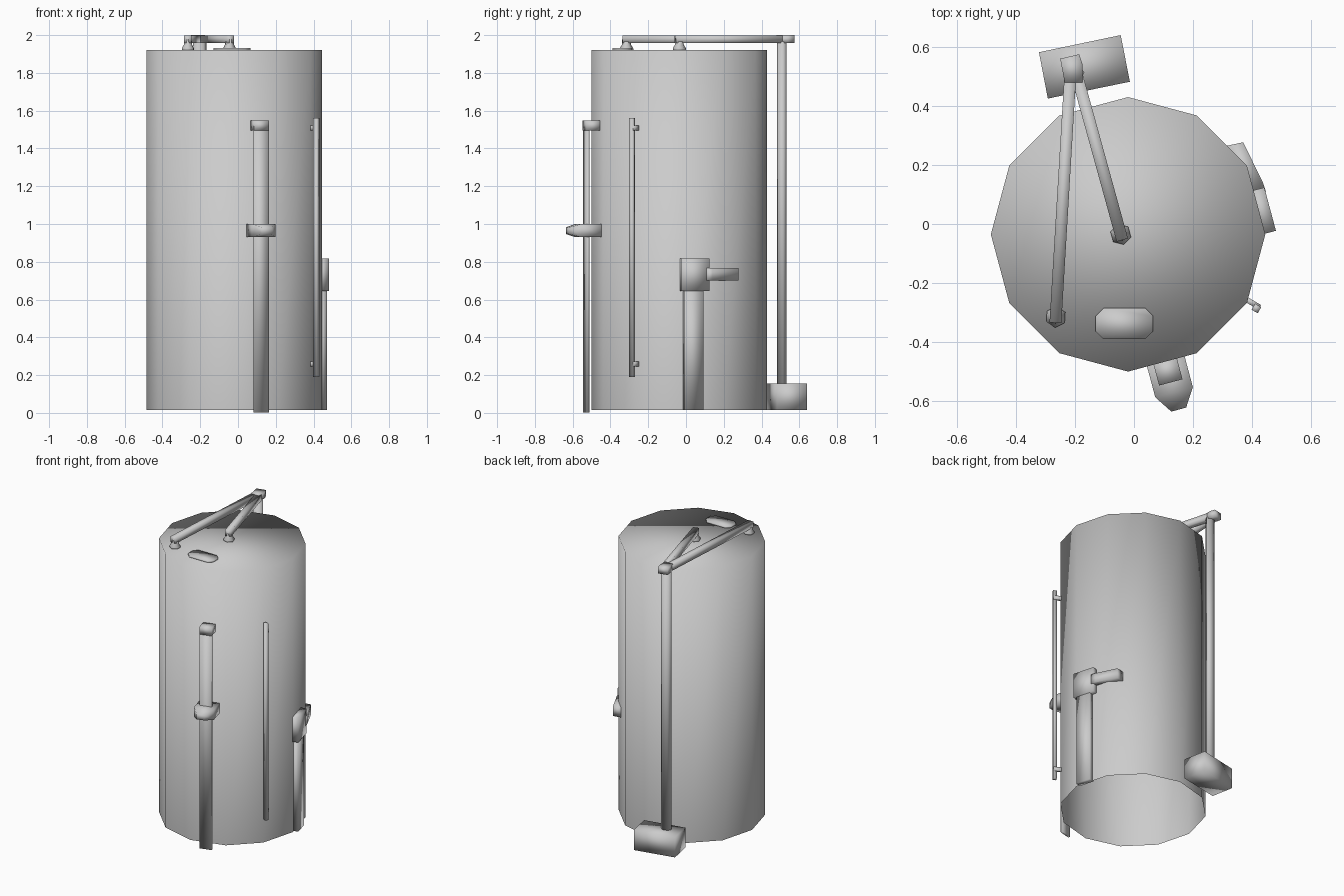
import bpy, bmesh
from math import radians, cos, sin, atan2, pi
from mathutils import Vector

if "Cube" in bpy.data.objects:
    bpy.data.objects.remove(bpy.data.objects["Cube"])

CX, CY, R = -0.02, -0.035, 0.465   # tank axis and radius


def loft(name, rings, open_bottom=False):
    """Skin a stack of equal-sized point rings and cap the ends."""
    bm = bmesh.new()
    vs = [[bm.verts.new(p) for p in ring] for ring in rings]
    n = len(rings[0])
    for a, b in zip(vs, vs[1:]):
        for i in range(n):
            j = (i + 1) % n
            bm.faces.new((a[i], a[j], b[j], b[i]))
    bm.faces.new(vs[-1])
    if not open_bottom:
        bm.faces.new(vs[0][::-1])
        bmesh.ops.recalc_face_normals(bm, faces=bm.faces)
    me = bpy.data.meshes.new(name)
    bm.to_mesh(me)
    bm.free()
    for p in me.polygons:
        p.use_smooth = True
    ob = bpy.data.objects.new(name, me)
    bpy.context.collection.objects.link(ob)
    return ob


def prism(name, pts, z0, z1):
    return loft(name, [[(x, y, z) for x, y in pts] for z in (z0, z1)])


def ngon(x, y, rx, ry, n, rot=0.0):
    out = []
    for i in range(n):
        a = 2 * pi * i / n
        u, v = rx * cos(a), ry * sin(a)
        out.append((x + u * cos(rot) - v * sin(rot), y + u * sin(rot) + v * cos(rot)))
    return out


def polar(ang, r, t):
    """Point at distance r out from the tank axis and t along the wall."""
    a = radians(ang)
    return (CX + r * cos(a) - t * sin(a), CY + r * sin(a) + t * cos(a))


def wall_box(name, ang, r0, r1, t0, t1, z0, z1):
    pts = [polar(ang, r, t) for r, t in ((r0, t0), (r1, t0), (r1, t1), (r0, t1))]
    return prism(name, pts, z0, z1)


# Tank, twelve sides with open underside
loft("tank", [[(x, y, z) for x, y in ngon(CX, CY, R, R, 12)] for z in (0.015, 1.922)],
     open_bottom=True)

# Hatch on the roof with clipped corners
def clipped(x0, x1, y0, y1, c):
    return [(x0 + c, y0), (x1 - c, y0), (x1, y0 + c), (x1, y1 - c),
            (x1 - c, y1), (x0 + c, y1), (x0, y1 - c), (x0, y0 + c)]

prism("roof_hatch", clipped(-0.13, 0.065, -0.39, -0.285, 0.027), 1.92, 1.932)

# Roof outlets: flared necks with arms meeting at the rear head
for i, (x, y, hx, hy) in enumerate(((-0.265, -0.315, -0.215, 0.52),
                                    (-0.045, -0.035, -0.198, 0.52))):
    d = Vector((hx - x, hy - y)).normalized()
    rot = atan2(d.y, d.x)
    loft(f"roof_neck_{i + 1}",
         [[(px, py, z) for px, py in ngon(x, y, r, r, 6, rot)]
          for z, r in ((1.92, 0.036), (1.93, 0.036), (1.95, 0.024), (1.985, 0.022))])
    s = Vector((-d.y, d.x)) * 0.02
    a, b = Vector((x, y)) - d * 0.02, Vector((hx, hy))
    prism(f"roof_arm_{i + 1}", [a + s, a - s, b - s, b + s], 1.957, 1.998)

# Rear head, down pipe and foot box
prism("rear_pipe_head", [(-0.235, 0.48), (-0.175, 0.48), (-0.174, 0.54),
                         (-0.186, 0.575), (-0.25, 0.56)], 1.957, 2.0)
prism("rear_down_pipe", ngon(-0.203, 0.507, 0.036, 0.026, 6, radians(12)), 0.14, 1.965)
prism("rear_foot_box", [(-0.322, 0.582), (-0.292, 0.425), (-0.014, 0.482), (-0.045, 0.64)],
      0.015, 0.155)

# Front stand pipe with top elbow and tapered valve box
wall_box("front_pipe", -75, 0.506, 0.521, -0.031, 0.051, 0.002, 1.52)
wall_box("front_pipe_elbow", -75, 0.44, 0.522, -0.031, 0.051, 1.495, 1.547)
rings = []
for r, w, z0, z1 in ((0.44, 0.066, 0.93, 1.0), (0.557, 0.066, 0.93, 1.0),
                     (0.618, 0.026, 0.947, 0.982)):
    rings.append([(*polar(-75, r, 0.012 + s * w), z)
                  for s, z in ((-1, z0), (1, z0), (1, z1), (-1, z1))])
loft("front_valve_box", rings)

# Sight gauge: thin rod on two brackets
wall_box("sight_gauge", -30, 0.49, 0.514, -0.012, 0.012, 0.19, 1.562)
for i, z in enumerate((0.245, 1.495)):
    wall_box(f"gauge_bracket_{i + 1}", -30, 0.445, 0.51, 0.0, 0.018, z, z + 0.026)

# Side pipe with junction box and side branch
wall_box("side_pipe", 15, 0.44, 0.481, -0.1, 0.003, 0.015, 0.66)
wall_box("side_junction_box", 15, 0.43, 0.487, -0.118, 0.034, 0.645, 0.817)
prism("side_branch", [(0.38, 0.10), (0.447, 0.11), (0.437, 0.14), (0.37, 0.277), (0.31, 0.264)],
      0.7, 0.767)
